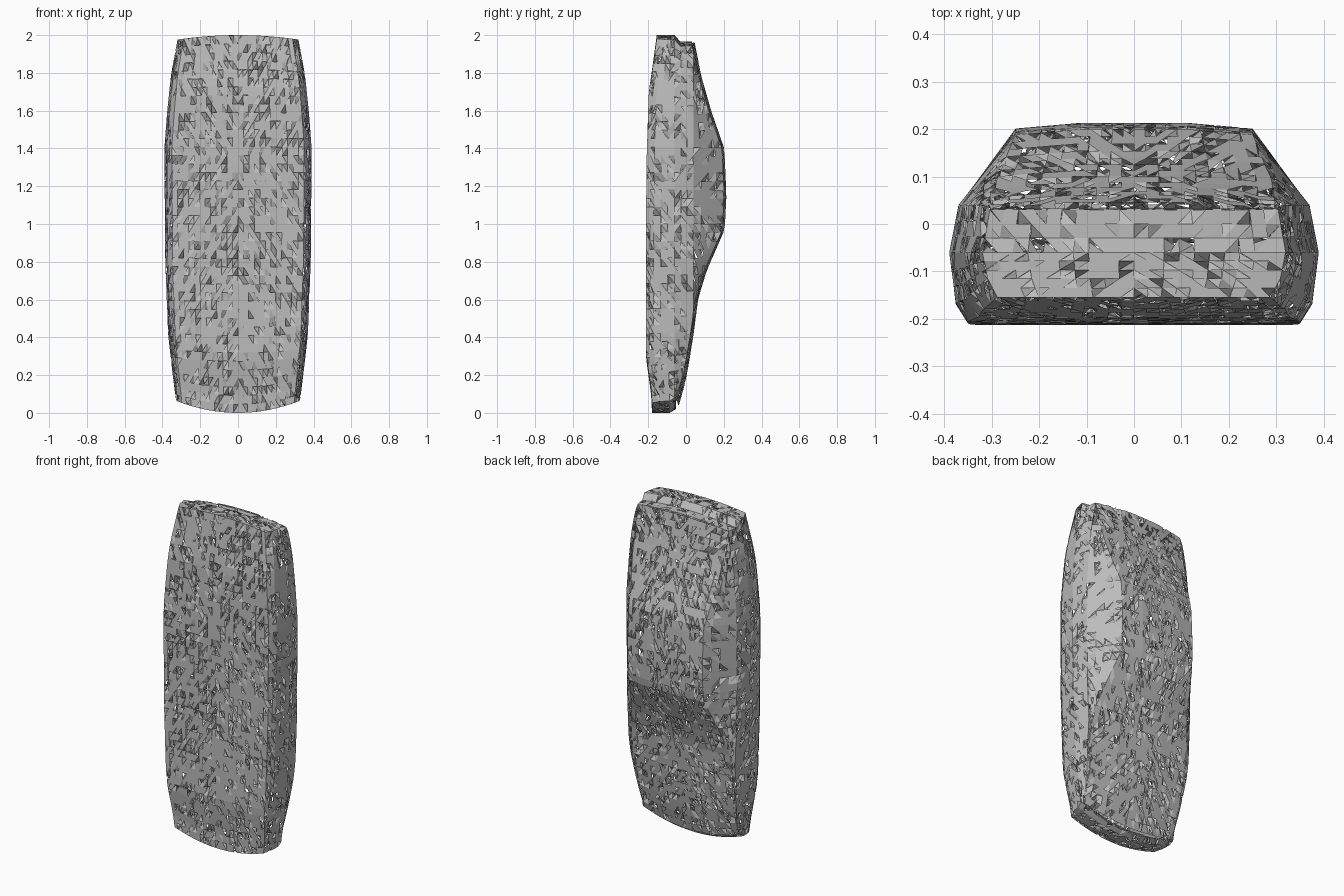
import bpy, bmesh, random
from mathutils import Vector

random.seed(4)
cube = bpy.data.objects.get("Cube")
if cube:
    bpy.data.objects.remove(cube)

grey = bpy.data.materials.new("body grey")
grey.use_nodes = True
grey.diffuse_color = (0.5, 0.5, 0.5, 1)
grey.node_tree.nodes["Principled BSDF"].inputs["Base Color"].default_value = (0.5, 0.5, 0.5, 1)

# Height tables: half width, floor depth, deck depth
WIDTH = [(0, .33), (.2, .35), (.4, .37), (.8, .385), (1.4, .39), (1.6, .375), (1.8, .355), (2, .32)]
FLOOR = [(0, -.18), (.1, -.185), (.3, -.213), (1.3, -.21), (1.7, -.197), (1.85, -.175), (2, -.155)]
DECK = [(0, -.04), (.1, -.01), (.2, .01), (.4, .04), (.6, .065), (.75, .11), (.97, .205),
        (1.15, .214), (1.4, .203), (1.6, .135), (1.8, .08), (2, .045)]
ROOF_EDGE = [(0, .31), (.6, .33), (.95, .25), (1.4, .25), (1.7, .29), (2, .3)]


def at(table, z):
    for (a, u), (b, v) in zip(table, table[1:]):
        if z <= b:
            return u + (v - u) * (z - a) / (b - a)
    return table[-1][1]


def bent(x, y, z):
    """Bow the two ends and step the upper lip."""
    t = z / 2
    low = .065 * (x / .33) ** 2 + max(0, y + .08) * .8
    high = -.025 * (x / .33) ** 2 - (.035 if y > -.05 else 0)
    return Vector((x, y, z + low * (1 - t) ** 8 + high * t ** 8))


def half_section(z):
    """Half outline from the floor centre round to the deck centre."""
    w, floor, deck = at(WIDTH, z), at(FLOOR, z), at(DECK, z)
    belt = min(.04, deck - .015)
    edge = min(at(ROOF_EDGE, z), w * .93)
    keys = [(0, floor), (w * .9, floor), (w * .965, floor + .04), (w, -.06),
            (w * .95, belt), (edge, deck - .012), (edge * .45, deck), (0, deck)]
    steps = [12, 2, 3, 3, 4, 5, 5]
    pts = []
    for (p, q, n) in zip(keys, keys[1:], steps):
        for i in range(n):
            f = i / n
            pts.append((p[0] + (q[0] - p[0]) * f, p[1] + (q[1] - p[1]) * f))
    return pts + [keys[-1]]


def add_grid(bm, rows):
    verts = [[bm.verts.new(p) for p in row] for row in rows]
    for a, b in zip(verts, verts[1:]):
        for i in range(len(a) - 1):
            bm.faces.new((a[i], a[i + 1], b[i + 1], b[i]))


# Body skin: lofted half sections, mirrored
bm = bmesh.new()
heights = [i / 22 for i in range(45)]
for side in (1, -1):
    add_grid(bm, [[bent(side * x, y, z) for x, y in half_section(z)] for z in heights])

# End panels
for z in (0, 2):
    rim = half_section(z)[12:-10]
    add_grid(bm, [[bent(x * s / 10, y, z) for s in range(-10, 11)] for x, y in rim])

bmesh.ops.remove_doubles(bm, verts=bm.verts, dist=.0005)
bmesh.ops.recalc_face_normals(bm, faces=bm.faces)
bmesh.ops.triangulate(bm, faces=bm.faces)

# Broken skin: cut shards loose and sink one corner of each
shards = random.sample(list(bm.faces), int(len(bm.faces) * .36))
for face in shards:
    normal = face.normal.copy()
    corners = [v.co.copy() for v in face.verts]
    sunk = random.randrange(3)
    corners[sunk] -= normal * random.uniform(.008, .03)
    bm.faces.new([bm.verts.new(c) for c in corners])
bmesh.ops.delete(bm, geom=shards, context='FACES_ONLY')

mesh = bpy.data.meshes.new("body_shell")
bm.to_mesh(mesh)
bm.free()
mesh.materials.append(grey)
body = bpy.data.objects.new("body_shell", mesh)
bpy.context.collection.objects.link(body)
